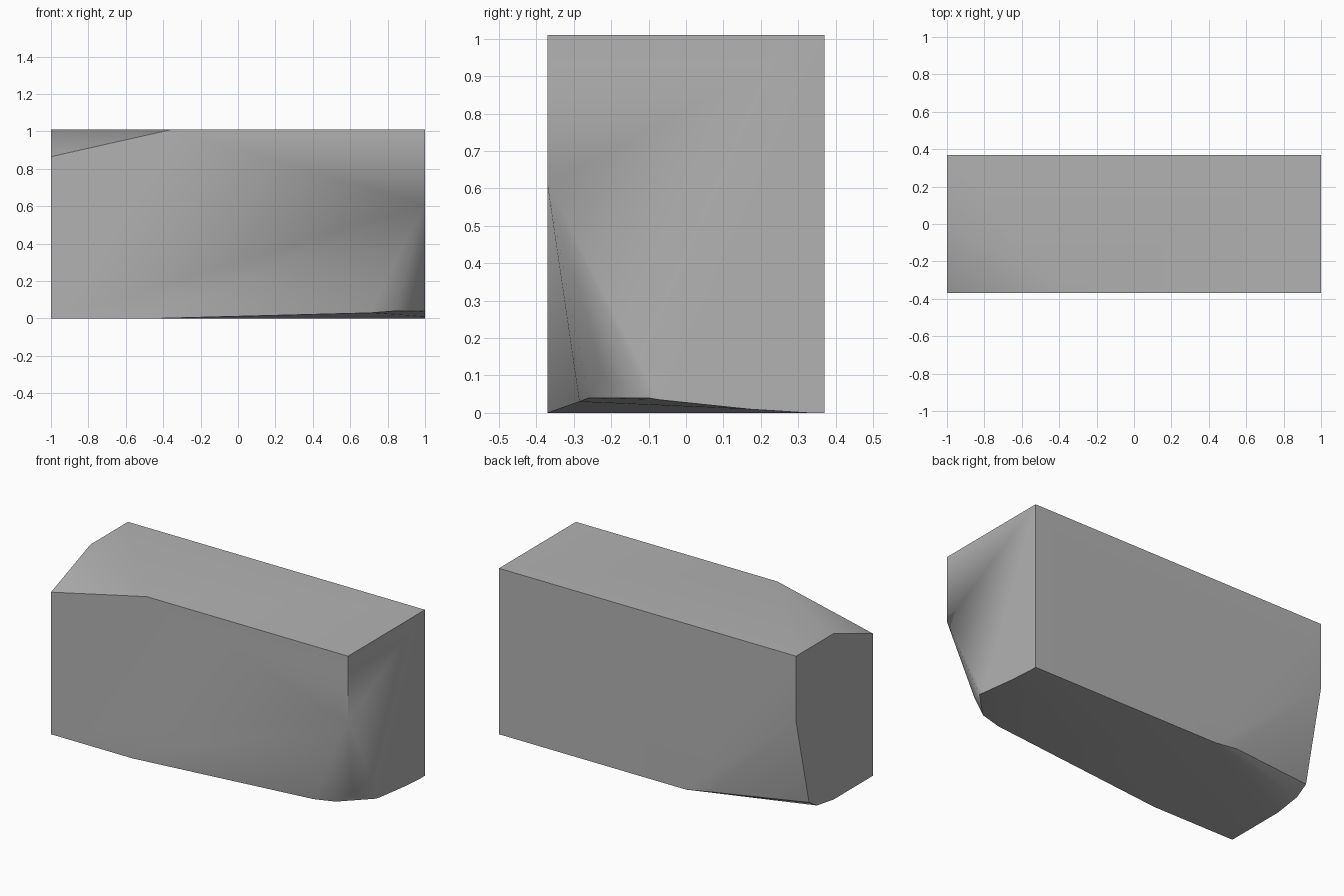
import bpy
import bmesh
import math

default_cube = bpy.data.objects.get("Cube")
if default_cube:
    bpy.data.objects.remove(default_cube, do_unlink=True)

# Overall half width, half depth and full height of the block
right, back, top = 1.0, 0.37, 1.01
left, front, ground = -right, -back, 0.0

# Square corners that were left uncut
square_corners = [
    (right, front, top),
    (right, back, top),
    (left, back, top),
    (right, back, ground),
    (left, front, ground),
]

# Chip in the upper front corner
upper_chip = [
    (left, front, 0.865),
    (left, 0.01, top),
    (-0.355, front, top),
]

# Worn lower corner at the front
front_wear = [
    (-0.45, front, ground),
    (right, front, 0.608),
    (0.71, -0.285, 0.03),
    (0.84, -0.26, 0.04),
    (0.93, -0.225, 0.1),
    (right, -0.13, 0.1),
    (right, -0.1, 0.04),
    (right, -0.07, 0.035),
    (right, 0.17, 0.01),
    (right, 0.33, ground),
]

# Worn lower corner at the back
back_wear = [
    (left, back, 0.612),
    (-0.26, back, ground),
    (-0.42, 0.36, 0.025),
    (left, 0.245, 0.072),
    (left, 0.17, 0.025),
    (left, 0.01, ground),
]


def make_material(name, value):
    """Plain grey material with matching viewport and render colour."""
    material = bpy.data.materials.new(name)
    material.use_nodes = True
    colour = (value, value, value, 1.0)
    material.diffuse_color = colour
    shader = material.node_tree.nodes["Principled BSDF"]
    shader.inputs["Base Color"].default_value = colour
    return material


def make_hull(name, points, material):
    """Wrap the corner points in a closed convex solid."""
    bm = bmesh.new()
    for point in points:
        bm.verts.new(point)
    bmesh.ops.convex_hull(bm, input=bm.verts[:])
    loose = [vert for vert in bm.verts if not vert.link_faces]
    bmesh.ops.delete(bm, geom=loose, context="VERTS")
    bmesh.ops.dissolve_limit(bm, angle_limit=math.radians(0.2),
                             verts=bm.verts[:], edges=bm.edges[:])
    bmesh.ops.recalc_face_normals(bm, faces=bm.faces[:])
    mesh = bpy.data.meshes.new(name)
    bm.to_mesh(mesh)
    bm.free()
    mesh.materials.append(material)
    obj = bpy.data.objects.new(name, mesh)
    bpy.context.collection.objects.link(obj)
    return obj


# Stone block with soft transitions on the shallow cuts
stone = make_material("stone grey", 0.45)
block = make_hull("stone_block",
                  square_corners + upper_chip + front_wear + back_wear,
                  stone)

bpy.ops.object.select_all(action="DESELECT")
block.select_set(True)
bpy.context.view_layer.objects.active = block
bpy.ops.object.shade_smooth_by_angle(angle=math.radians(40))
